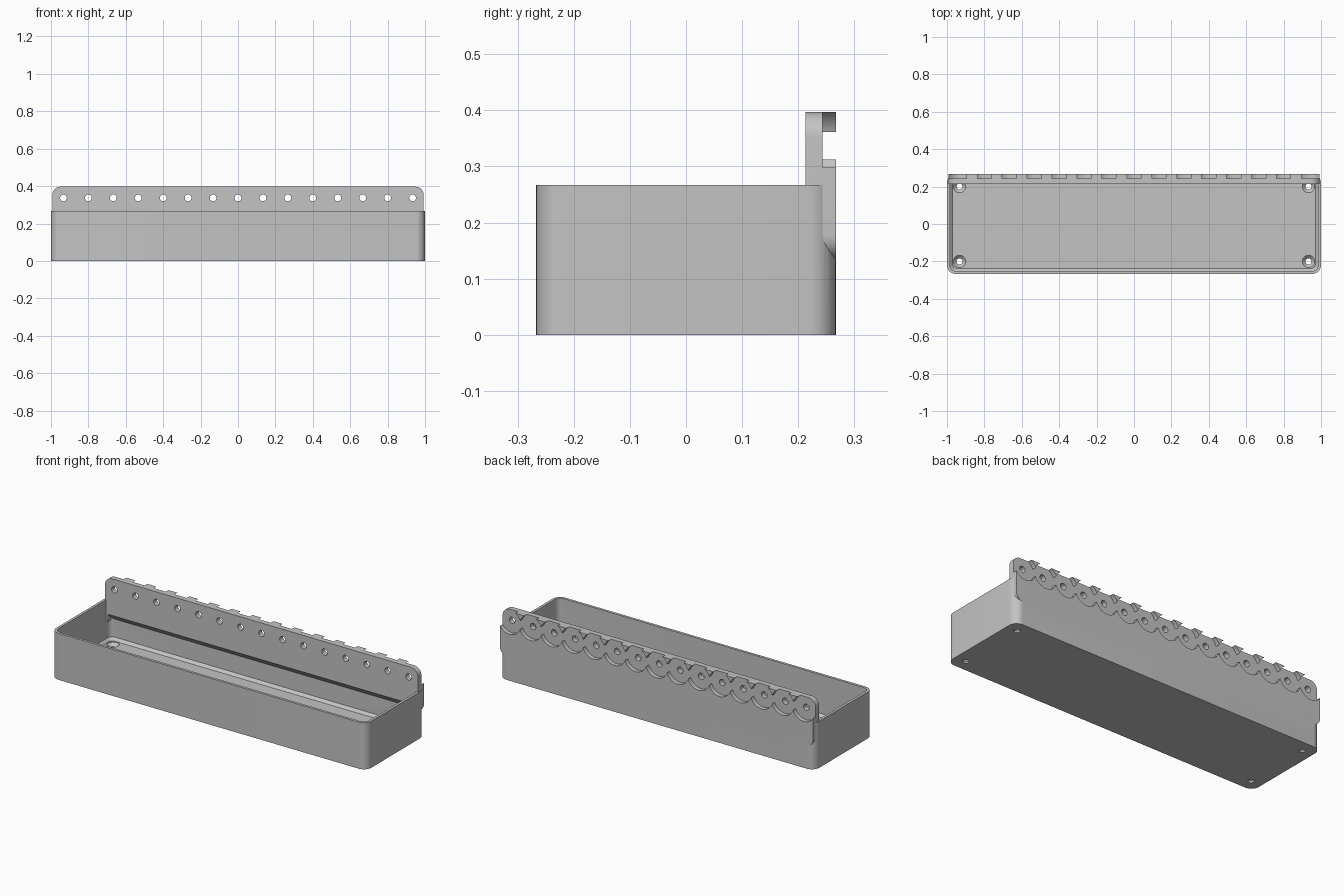
import bpy, bmesh
from math import sin, cos, pi, radians

cube = bpy.data.objects.get("Cube")
if cube:
    bpy.data.objects.remove(cube, do_unlink=True)

DEPTH, HEIGHT, WALL = 0.267, 0.267, 0.015     # half depth, rim height, wall thickness
PLATE_FRONT, PLATE_BACK = 0.213, 0.243        # hanging plate, without its back layer
HOLE_Z, PITCH = 0.337, 2 / 15

grey = bpy.data.materials.new("light grey plastic")
grey.use_nodes = True
tint = (0.55, 0.55, 0.55, 1)
grey.diffuse_color = tint
grey.node_tree.nodes["Principled BSDF"].inputs["Base Color"].default_value = tint


def rounded_rect(hx, hy, r, steps=10):
    """2D outline of a rectangle with round corners."""
    pts = []
    for i, (sx, sy) in enumerate([(1, 1), (-1, 1), (-1, -1), (1, -1)]):
        for k in range(steps + 1):
            a = (i + k / steps) * pi / 2
            pts.append((sx * (hx - r) + r * cos(a), sy * (hy - r) + r * sin(a)))
    return pts


def circle(x, y, r, n=48):
    return [(x + r * cos(2 * pi * i / n), y + r * sin(2 * pi * i / n)) for i in range(n)]


def along_z(outline, z):
    return [(u, v, z) for u, v in outline]


def along_y(outline, y):
    return [(u, y, v) for u, v in outline]


def solids(name, lofts):
    """One object made of closed lofts, each a list of matching sections."""
    bm = bmesh.new()
    for sections in lofts:
        rings = [[bm.verts.new(p) for p in s] for s in sections]
        bm.faces.new(rings[0])
        bm.faces.new(rings[-1])
        for a, b in zip(rings, rings[1:]):
            for i in range(len(a)):
                j = (i + 1) % len(a)
                bm.faces.new((a[i], a[j], b[j], b[i]))
    bmesh.ops.recalc_face_normals(bm, faces=bm.faces)
    mesh = bpy.data.meshes.new(name)
    bm.to_mesh(mesh)
    bm.free()
    mesh.materials.append(grey)
    obj = bpy.data.objects.new(name, mesh)
    bpy.context.collection.objects.link(obj)
    return obj


def combine(target, helper, operation):
    """Apply a boolean and discard the helper."""
    helper.hide_render = True
    mod = target.modifiers.new("boolean", 'BOOLEAN')
    mod.operation, mod.object, mod.solver = operation, helper, 'EXACT'
    evaluated = target.evaluated_get(bpy.context.evaluated_depsgraph_get())
    mesh = bpy.data.meshes.new_from_object(evaluated)
    target.modifiers.clear()
    target.data = mesh
    bpy.data.objects.remove(helper, do_unlink=True)


# Open tray with round corners
outer = rounded_rect(1, DEPTH, 0.048)
tray = solids("wall_tray", [[along_z(outer, 0), along_z(outer, HEIGHT)]])

# Cavity with a bevel around the floor
inner = rounded_rect(1 - WALL, DEPTH - WALL, 0.034)
floor = rounded_rect(1 - 2 * WALL, DEPTH - 2 * WALL, 0.02)
cavity = solids("cavity", [[along_z(floor, 0.03), along_z(inner, 0.045), along_z(inner, 0.4)]])
combine(tray, cavity, 'DIFFERENCE')

# Hanging plate, sloped underneath inside the tray
low, high = 0.133, 0.397
mid = (low + high) / 2
shape = [(x, z + mid) for x, z in rounded_rect(0.993, (high - low) / 2, 0.045)]
plate = solids("hanging_plate", [[along_y(shape, PLATE_FRONT), along_y(shape, DEPTH)]])
slope = [(0.2, 0.1), (0.252, 0.1), (0.252, 0.148), (PLATE_FRONT, 0.187), (0.2, 0.187)]
under = solids("slope_cutter", [[[(x, y, z) for y, z in slope] for x in (-0.975, 0.975)]])
combine(plate, under, 'DIFFERENCE')
combine(tray, plate, 'UNION')

# Scalloped pockets in the back layer, alternate ones at a time as they overlap
xs = [(i - 7) * PITCH for i in range(15)]
for start in (0, 1):
    pockets = solids("pocket_cutter", [
        [along_y(circle(x, HOLE_Z, 0.071, 64), y) for y in (PLATE_BACK, 0.3)]
        for x in xs[start::2]])
    combine(tray, pockets, 'DIFFERENCE')

# Row of mounting holes
holes = solids("hole_cutter", [
    [along_y(circle(x, HOLE_Z, 0.018, 32), y) for y in (0.19, 0.26)] for x in xs])
combine(tray, holes, 'DIFFERENCE')

# Countersunk holes in the floor
profile = [(0.016, -0.01), (0.016, 0.01), (0.033, 0.027), (0.033, 0.06)]
screws = solids("screw_cutter", [
    [along_z(circle(x, y, r, 32), z) for r, z in profile]
    for x in (-0.933, 0.933) for y in (-0.2, 0.2)])
combine(tray, screws, 'DIFFERENCE')

# Smooth the curves and keep the edges sharp
bpy.ops.object.select_all(action='DESELECT')
tray.select_set(True)
bpy.context.view_layer.objects.active = tray
bpy.ops.object.shade_smooth_by_angle(angle=radians(30))
